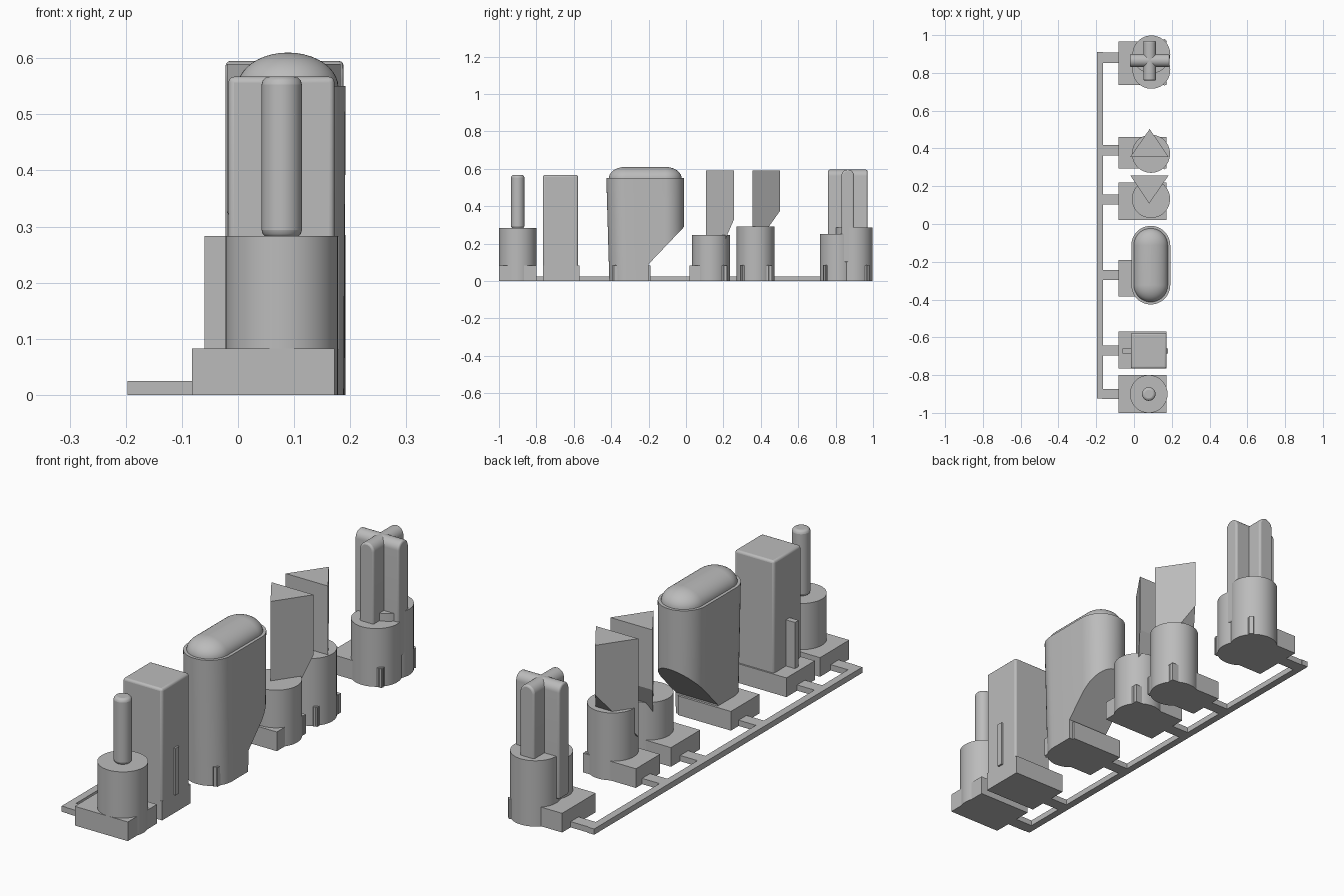
import bpy, bmesh
from math import pi, sin, cos, radians
from mathutils import Vector, Matrix

cube = bpy.data.objects.get("Cube")
if cube:
    bpy.data.objects.remove(cube, do_unlink=True)

grey = bpy.data.materials.new("plain grey")
grey.use_nodes = True
grey.diffuse_color = (0.5, 0.5, 0.5, 1)
grey.node_tree.nodes["Principled BSDF"].inputs["Base Color"].default_value = (0.5, 0.5, 0.5, 1)


def loft(name, rings, smooth=False, bevel=0):
    """Skin a closed solid through matching rings of 3D points."""
    bm = bmesh.new()
    loops = [[bm.verts.new(p) for p in ring] for ring in rings]
    n = len(loops[0])
    for a, b in zip(loops, loops[1:]):
        for i in range(n):
            j = (i + 1) % n
            bm.faces.new((a[i], a[j], b[j], b[i]))
    bm.faces.new(loops[0])
    bm.faces.new(loops[-1])
    bmesh.ops.recalc_face_normals(bm, faces=bm.faces)
    mesh = bpy.data.meshes.new(name)
    bm.to_mesh(mesh)
    bm.free()
    mesh.materials.append(grey)
    obj = bpy.data.objects.new(name, mesh)
    bpy.context.collection.objects.link(obj)
    if bevel:
        mod = obj.modifiers.new("rounded edges", 'BEVEL')
        mod.width, mod.segments = bevel, 3
        mod.limit_method, mod.angle_limit = 'ANGLE', radians(40)
    if smooth:
        shade(obj)
    return obj


def shade(obj):
    bpy.ops.object.select_all(action='DESELECT')
    obj.select_set(True)
    bpy.context.view_layer.objects.active = obj
    bpy.ops.object.shade_smooth_by_angle(angle=radians(32))


def at(outline, z):
    return [(x, y, z) for x, y in outline]


def box(name, x0, x1, y0, y1, z0, z1, bevel=0):
    o = [(x0, y0), (x1, y0), (x1, y1), (x0, y1)]
    return loft(name, [at(o, z0), at(o, z1)], bool(bevel), bevel)


def slot(x, y0, y1, r, n=24):
    """Outline of two half circles centred at y0 and y1."""
    front = [(x + r * cos(pi + pi * i / n), y0 + r * sin(pi + pi * i / n)) for i in range(n + 1)]
    back = [(x + r * cos(pi * i / n), y1 + r * sin(pi * i / n)) for i in range(n + 1)]
    return front + back


def cylinder(name, x, y, r, z0, z1, n=48, bevel=0):
    o = [(x + r * cos(2 * pi * i / n), y + r * sin(2 * pi * i / n)) for i in range(n)]
    return loft(name, [at(o, z0), at(o, z1)], True, bevel)


def key_rib(name, x, y, degrees, r=0.1):
    """Small locating rib on the foot of a round collar."""
    rib = box(name, r - 0.02, r + 0.008, -0.01, 0.01, 0, 0.085)
    rib.matrix_world = Matrix.Translation((x, y, 0)) @ Matrix.Rotation(radians(degrees), 4, 'Z')


# Connecting rail with short links
box("rail", -0.197, -0.165, -0.925, 0.91, 0, 0.025)
for i, y in enumerate((-0.9, -0.67, -0.27, 0.13, 0.39, 0.88)):
    box(f"rail_link_{i + 1}", -0.17, -0.075, y - 0.027, y + 0.027, 0, 0.025)

# Base blocks
bases = {"pin": (-1.0, -0.8), "block": (-0.765, -0.57), "capsule": (-0.385, -0.19),
         "front_triangle": (0.02, 0.22), "rear_triangle": (0.295, 0.46), "cross": (0.735, 0.965)}
for name, (y0, y1) in bases.items():
    box(name + "_base", -0.082, 0.172, y0, y1, 0, 0.083)

# Round pin
cylinder("pin_collar", 0.078, -0.9, 0.1, 0, 0.283)
cylinder("pin", 0.078, -0.9, 0.036, 0.28, 0.567, 32, 0.014)

# Square block with side ribs
box("square_block", -0.017, 0.172, -0.765, -0.577, 0, 0.567, 0.01)
box("block_side_ribs", -0.06, 0.18, -0.685, -0.66, 0.08, 0.283)

# Capsule body, undercut at the rear
body = loft("capsule_body", [at(slot(0.089, -0.31, -0.113, 0.1), 0),
                             at(slot(0.089, -0.323, -0.113, 0.103), 0.55)])
profile = [(-0.2, -0.1), (-0.2, 0.09), (0.1, 0.405), (0.1, -0.1)]
cutter = loft("undercut_cutter", [[(x, y, z) for y, z in profile] for x in (-0.3, 0.4)])
cutter.hide_render = True
cut = body.modifiers.new("undercut", 'BOOLEAN')
cut.operation, cut.object, cut.solver = 'DIFFERENCE', cutter, 'EXACT'
bpy.context.view_layer.objects.active = body
bpy.ops.object.modifier_apply(modifier=cut.name)
bpy.data.objects.remove(cutter, do_unlink=True)
shade(body)
key_rib("capsule_rib", 0.089, -0.31, -45)

# Rounded capsule top
steps = [pi / 2 * i / 10 for i in range(10)] + [1.55]
loft("capsule_dome", [at(slot(0.089, -0.323, -0.113, 0.09 * cos(a)), 0.548 + 0.062 * sin(a))
                      for a in steps], True)


def triangle_post(name, outline, height, cut_point, cut_normal):
    """Triangular post whose overhang is sliced by a sloping plane."""
    post = loft(name, [at(outline, 0.15), at(outline, height)])
    bm = bmesh.new()
    bm.from_mesh(post.data)
    res = bmesh.ops.bisect_plane(bm, geom=bm.verts[:] + bm.edges[:] + bm.faces[:],
                                 plane_co=cut_point, plane_no=cut_normal, clear_outer=True)
    edges = [e for e in res["geom_cut"] if isinstance(e, bmesh.types.BMEdge)]
    bmesh.ops.holes_fill(bm, edges=edges)
    bmesh.ops.recalc_face_normals(bm, faces=bm.faces)
    bm.to_mesh(post.data)
    bm.free()


# Triangular posts on round collars
cylinder("front_triangle_collar", 0.09, 0.133, 0.101, 0, 0.246)
triangle_post("front_triangle_post", [(-0.02, 0.257), (0.08, 0.108), (0.183, 0.257)], 0.59,
              (0, 0.257, 0.33), (0, 0.085, -0.037))
key_rib("front_triangle_rib", 0.09, 0.133, 45)
cylinder("rear_triangle_collar", 0.09, 0.372, 0.101, 0, 0.292)
triangle_post("rear_triangle_post", [(-0.02, 0.355), (0.183, 0.355), (0.083, 0.503)], 0.59,
              (0, 0.503, 0.375), (0, 0.085, -0.06))
for side, angle in (("front", -45), ("rear", 45)):
    key_rib(f"rear_triangle_{side}_rib", 0.09, 0.372, angle)

# Cross post on a double collar
cylinder("cross_front_collar", 0.092, 0.816, 0.1, 0, 0.252)
cylinder("cross_rear_collar", 0.092, 0.898, 0.1, 0, 0.285)
key_rib("cross_front_rib", 0.092, 0.816, -45)
key_rib("cross_rear_rib", 0.092, 0.898, 45)
r = 0.034
arch = [(-r, 0.1), (r, 0.1)] + [(r * cos(pi * i / 16), 0.561 + r * sin(pi * i / 16)) for i in range(17)]
arch.pop(2)
arch.insert(2, (r, 0.561))
for name, turn in (("cross_arm_lengthwise", 0), ("cross_arm_sideways", pi / 2)):
    arm = loft(name, [[(x, y, z) for x, z in arch] for y in (-0.105, 0.105)], True, 0.008)
    arm.matrix_world = Matrix.Translation((0.083, 0.865, 0)) @ Matrix.Rotation(turn, 4, 'Z')
